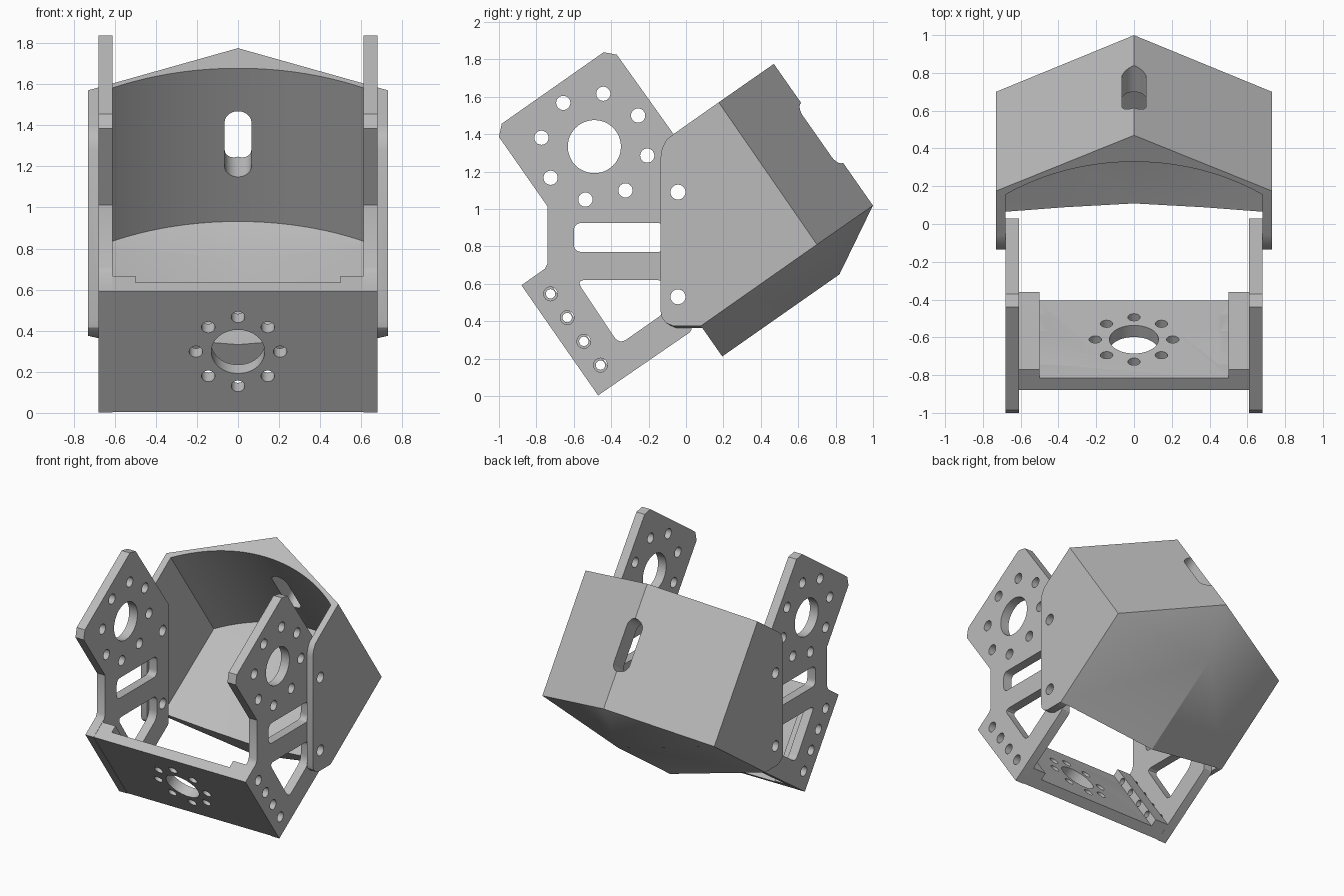
import bpy, bmesh, math
from mathutils import Vector

cube = bpy.data.objects.get("Cube")
if cube:
    bpy.data.objects.remove(cube, do_unlink=True)

grey = bpy.data.materials.new("plain_grey")
grey.use_nodes = True
GREY = (0.5, 0.5, 0.5, 1)
grey.diffuse_color = GREY
grey.node_tree.nodes["Principled BSDF"].inputs["Base Color"].default_value = GREY

TILT = math.radians(35)
C, S = math.cos(TILT), math.sin(TILT)


def side(a, b, c):
    """Profile in y-z, extruded along x."""
    return Vector((c, a, b))


def tilted(x, u, v):
    """Tilted frame: u runs back and up, v runs up and forward."""
    return Vector((x, C * u - S * v, S * u + C * v))


def facing(a, b, c):
    """Profile in x-v, extruded along the tilted u axis."""
    return tilted(a, c, b)


def tilted_side(a, b, c):
    """Profile in u-v, extruded along x."""
    return tilted(c, a, b)


def circle(cx, cy, r, n=24):
    return [(cx + r * math.cos(math.tau * i / n), cy + r * math.sin(math.tau * i / n)) for i in range(n)]


def ring(cx, cy, radius, r, start=0):
    angles = [math.radians(start + 45 * k) for k in range(8)]
    return [circle(cx + radius * math.cos(a), cy + radius * math.sin(a), r) for a in angles]


def rounded(points, r, n=6):
    """Round every corner of a polygon."""
    out = []
    for i, p in enumerate(points):
        p = Vector(p)
        a = p + (Vector(points[i - 1]) - p).normalized() * r
        b = p + (Vector(points[(i + 1) % len(points)]) - p).normalized() * r
        for k in range(n + 1):
            t = k / n
            q = a * (1 - t) ** 2 + p * 2 * t * (1 - t) + b * t * t
            out.append((q.x, q.y))
    return out


def finish(name, bm):
    bmesh.ops.recalc_face_normals(bm, faces=bm.faces)
    mesh = bpy.data.meshes.new(name)
    bm.to_mesh(mesh)
    bm.free()
    mesh.materials.append(grey)
    ob = bpy.data.objects.new(name, mesh)
    bpy.context.scene.collection.objects.link(ob)
    return ob


def prisms(name, outlines, frame, c0, c1):
    """Extrude one or more outlines between two depths."""
    bm = bmesh.new()
    for pts in outlines:
        lo = [bm.verts.new(frame(a, b, c0)) for a, b in pts]
        hi = [bm.verts.new(frame(a, b, c1)) for a, b in pts]
        bm.faces.new(lo)
        bm.faces.new(hi)
        for i in range(len(pts)):
            j = (i + 1) % len(pts)
            bm.faces.new((lo[i], lo[j], hi[j], hi[i]))
    return finish(name, bm)


def hull(name, points):
    bm = bmesh.new()
    for p in points:
        bm.verts.new(p)
    bmesh.ops.convex_hull(bm, input=bm.verts)
    bmesh.ops.delete(bm, geom=[v for v in bm.verts if not v.link_faces], context='VERTS')
    bmesh.ops.dissolve_limit(bm, angle_limit=0.01, verts=bm.verts, edges=bm.edges)
    return finish(name, bm)


def select(ob):
    bpy.ops.object.select_all(action='DESELECT')
    ob.select_set(True)
    bpy.context.view_layer.objects.active = ob


def cut(ob, cutter):
    cutter.hide_render = True
    mod = ob.modifiers.new("cut", 'BOOLEAN')
    mod.operation = 'DIFFERENCE'
    mod.solver = 'EXACT'
    mod.object = cutter
    select(ob)
    bpy.ops.object.modifier_apply(modifier=mod.name)
    bpy.data.objects.remove(cutter, do_unlink=True)


def smooth(ob):
    select(ob)
    bpy.ops.object.shade_smooth_by_angle(angle=math.radians(30))


# Shared hole positions
pivot_holes = [(-0.043, 1.09), (-0.043, 0.53)]
screw_v = [0.63 + 0.155 * (k - 1.5) for k in range(4)]
screw_u = -0.28

# Side plates
plate = [(-1, 1.385), (-0.985, 1.456), (-0.44, 1.838), (-0.37, 1.825), (0.03, 1.265),
         (0.03, 0.355), (0.02, 0.34), (-0.47, 0.003), (-0.88, 0.592), (-0.755, 0.68),
         (-0.74, 0.71), (-0.74, 1.013)]
slot = rounded([(-0.6, 0.77), (-0.11, 0.77), (-0.11, 0.925), (-0.6, 0.925)], 0.045)
window = rounded([(-0.587, 0.62), (-0.357, 0.275), (-0.11, 0.448), (-0.11, 0.62)], 0.05)
plate_holes = [slot, window, circle(-0.49, 1.333, 0.142, 48)]
plate_holes += ring(-0.49, 1.333, 0.287, 0.038, 35.4)
plate_holes += [circle(y, z, 0.04) for y, z in pivot_holes]
for v in screw_v:
    p = tilted(0, screw_u, v)
    plate_holes.append(circle(p.y, p.z, 0.037))
for sign, label in ((1, "left"), (-1, "right")):
    ob = prisms(label + "_side_plate", [plate], side, sign * 0.61, sign * 0.68)
    cut(ob, prisms("holes", plate_holes, side, sign * 0.55, sign * 0.74))
    smooth(ob)

# Front panel with a thick flange at each end
V0, V1, U0 = 0.272, 0.988, -0.38
section = [(-0.61, 0), (0.61, 0), (0.61, 0.13), (0.5, 0.13),
           (0.5, 0.075), (-0.5, 0.075), (-0.5, 0.13), (-0.61, 0.13)]
panel = prisms("front_panel", [section], lambda a, b, c: tilted(a, U0 + b, c), V0, V1)
mid = (V0 + V1) / 2
cut(panel, prisms("holes", [circle(0, mid, 0.13, 48)] + ring(0, mid, 0.205, 0.033),
                  facing, U0 - 0.1, U0 + 0.2))
for sign in (1, -1):
    cut(panel, prisms("holes", [circle(screw_u, v, 0.025) for v in screw_v],
                      tilted_side, sign * 0.45, sign * 0.7))
smooth(panel)

# Hood: faceted outer shell
cheek = [(-0.07, 0.375), (-0.105, 0.39), (-0.128, 0.415), (-0.135, 0.45),
         (-0.135, 1.28), (-0.128, 1.325), (-0.105, 1.37), (-0.06, 1.405),
         (0.175, 1.57), (0.7, 0.81), (0.08, 0.375)]
shell = [side(y, z, x) for y, z in cheek for x in (-0.73, 0.73)]
shell += [tilted(0, u, v) for u, v in ((1.403, 1.185), (1.403, 0.261), (1.045, 0.062), (0.28, 0.062))]
hood = hull("hood", shell)

# Hood: curved pocket with a shallow V floor
half, sag = 0.68, 0.212
R = (half ** 2 + sag ** 2) / (2 * sag)
pocket = []
for i in range(33):
    x = half * (i / 16 - 1)
    u = 1.232 - R + math.sqrt(R * R - x * x)
    pocket += [tilted(x, u, 0.275), tilted(x, u, 1.5)]
pocket += [tilted(x, -0.6, v) for x in (-half, half) for v in (0.3, 1.5)]
pocket += [tilted(0, u, 0.21) for u in (-0.6, 1.0)]
cut(hood, hull("pocket", pocket))

# Hood: open front below the floor edge
mouth = [(-half, -0.8), (half, -0.8), (half, 1.6), (-half, 1.6)]
cut(hood, prisms("mouth", [mouth], facing, -0.9, 0.28))

# Hood: rounded rear slot and pivot holes
r = 0.065
capsule = [(r * math.cos(a), (0.865 if a < math.pi else 0.605) + r * math.sin(a))
           for a in [math.pi * (k + 0.5) / 16 for k in range(32)]]
cut(hood, prisms("slot", [capsule], facing, 1.0, 1.6))
cut(hood, prisms("holes", [circle(y, z, 0.04) for y, z in pivot_holes], side, -0.9, 0.9))
smooth(hood)
